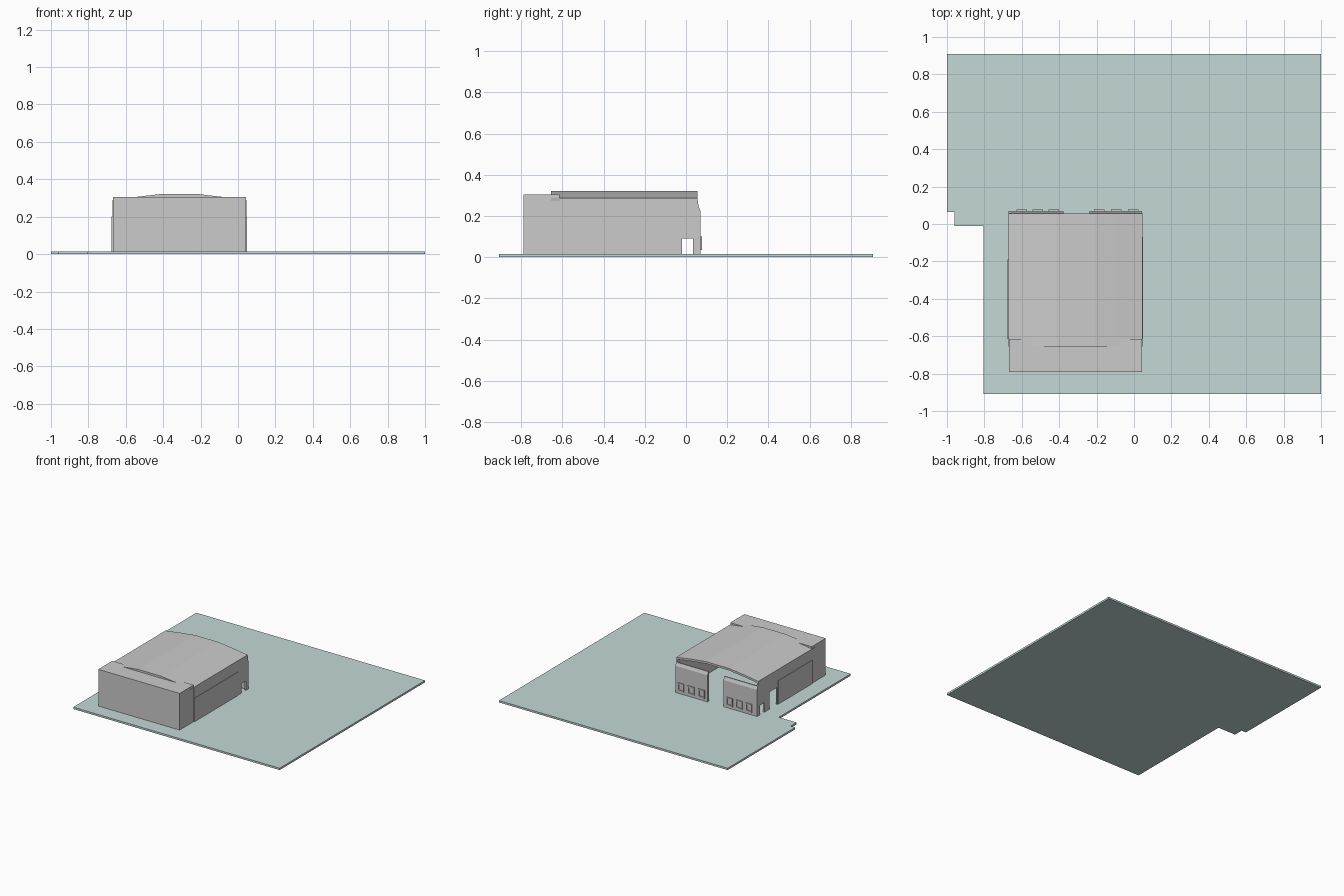
import bpy, bmesh

if "Cube" in bpy.data.objects:
    bpy.data.objects.remove(bpy.data.objects["Cube"])

X0, X1 = -0.672, 0.046          # hall sides
CX, H = (X0 + X1) / 2, (X1 - X0) / 2
G = 0.015                       # top of the ground slab


def prism(name, pts, axis, a, b):
    """Extrude a 2D outline along an axis from a to b."""
    def place(p, d):
        return {'x': (d, p[0], p[1]), 'y': (p[0], d, p[1]), 'z': (p[0], p[1], d)}[axis]
    bm = bmesh.new()
    lo = [bm.verts.new(place(p, a)) for p in pts]
    hi = [bm.verts.new(place(p, b)) for p in pts]
    bm.faces.new(lo)
    bm.faces.new(hi)
    n = len(pts)
    for i in range(n):
        j = (i + 1) % n
        bm.faces.new((lo[i], lo[j], hi[j], hi[i]))
    bmesh.ops.recalc_face_normals(bm, faces=bm.faces)
    me = bpy.data.meshes.new(name)
    bm.to_mesh(me)
    bm.free()
    ob = bpy.data.objects.new(name, me)
    bpy.context.collection.objects.link(ob)
    return ob


def box(name, x, y, z):
    return prism(name, [(x[0], y[0]), (x[1], y[0]), (x[1], y[1]), (x[0], y[1])], 'z', *z)


# Paved ground with the notched corner
ground = prism("ground_slab", [(-1, 0.908), (1, 0.908), (1, -0.908), (-0.805, -0.908),
                               (-0.805, -0.01), (-0.96, -0.01), (-0.96, 0.065), (-1, 0.065)],
               'z', 0, G)
mat = bpy.data.materials.new("pavement")
mat.diffuse_color = (0.55, 0.69, 0.67, 1)
mat.use_nodes = True
mat.node_tree.nodes["Principled BSDF"].inputs["Base Color"].default_value = mat.diffuse_color
ground.data.materials.append(mat)

# Closed block at the front end
box("front_block", (X0 + 0.003, X1 - 0.003), (-0.79, -0.615), (G, 0.305))


# Side walls, with doorways cut as notches in the outline
def side_wall(name, x, openings):
    pts = [(0.06, G), (0.06, 0.255), (0.055, 0.288), (-0.615, 0.288), (-0.615, G)]
    for y0, y1, top in openings:
        pts += [(y0, G), (y0, top), (y1, top), (y1, G)]
    prism(name, pts, 'x', *x)


side_wall("right_wall", (X1 - 0.012, X1), [(-0.02, 0.033, 0.09)])
side_wall("left_wall", (X0, X0 + 0.012), [(-0.18, -0.085, 0.15), (-0.02, 0.033, 0.09)])
box("right_wall_plinth", (X1, X1 + 0.003), (-0.615, -0.07), (G, 0.2))
box("left_wall_plinth", (X0 - 0.003, X0), (-0.615, -0.19), (G, 0.2))

# Faceted arched roof shell
arch = [(-1.0, 0.287), (-0.64, 0.306), (-0.28, 0.321), (0.28, 0.321), (0.64, 0.306), (1.0, 0.287)]
outer = [(CX + u * H, z) for u, z in arch]
inner = [(CX + u * H * 0.99, z - 0.016) for u, z in reversed(arch)]
prism("arched_roof", outer + inner, 'y', -0.655, 0.055)

# Two door leaves at the open end, each with a backing and three window frames
for side, a, b, centres in (("left", X0, -0.375, (-0.6, -0.515, -0.43)),
                            ("right", -0.24, X1, (-0.185, -0.095, -0.005))):
    prism(side + "_door", [(0.05, G), (0.07, G), (0.07, 0.225), (0.06, 0.25), (0.05, 0.25)],
          'x', a + 0.002, b - 0.002)
    for c in centres:
        z0, z1, w, t = 0.035, 0.1, 0.028, 0.01
        for z in (z0, z1 - t):
            box(side + "_window_rail", (c - w, c + w), (0.068, 0.077), (z, z + t))
        for x in (c - w, c + w - t):
            box(side + "_window_stile", (x, x + t), (0.068, 0.077), (z0 + t, z1 - t))
